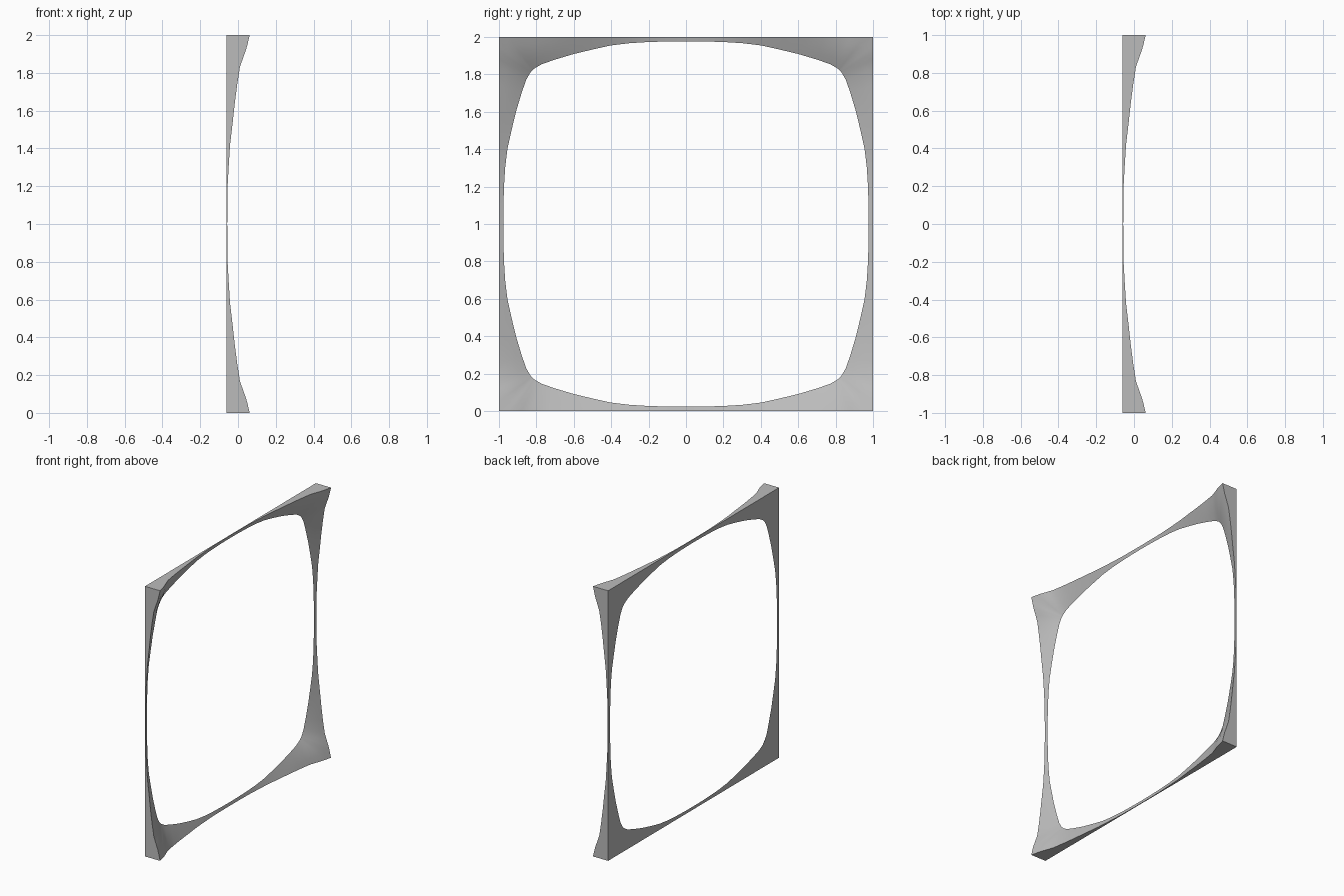
import bpy, bmesh, math

cube = bpy.data.objects.get("Cube")
if cube:
    bpy.data.objects.remove(cube, do_unlink=True)

BACK = -0.062

# One eighth of the frame, from the middle of a side to the corner:
# (along inner edge, inner distance, along outer edge, outer front height)
octant = [
    (0.00, 0.977, 0.00, -0.057), (0.10, 0.976, 0.10, -0.056),
    (0.20, 0.973, 0.20, -0.055), (0.30, 0.967, 0.31, -0.049),
    (0.40, 0.955, 0.42, -0.042), (0.50, 0.933, 0.53, -0.029),
    (0.60, 0.909, 0.64, -0.017), (0.70, 0.879, 0.74, -0.004),
    (0.77, 0.855, 0.83, 0.010), (0.80, 0.838, 0.88, 0.027),
    (0.812, 0.830, 0.92, 0.042), (0.818, 0.824, 0.95, 0.050),
    (0.821, 0.821, 1.00, 0.062),
]


def full_ring(points):
    """Mirror an eighth (along, out, height) about the diagonal, then turn it four times."""
    quarter = points + [(v, u, x) for u, v, x in reversed(points[1:-1])]
    ring = []
    for turn in range(4):
        ring += quarter
        quarter = [(z, -y, x) for y, z, x in quarter]
    return ring


def sloped(t):
    """Ring part-way from the opening to the outer edge, bulging near the corners."""
    out = []
    for u, v, w, h in octant:
        bulge = 0.35 * max(0, (u - 0.6) / 0.22)
        rise = t + bulge * t * (1 - t)
        out.append((u + (w - u) * t, v + (1 - v) * t, BACK + (h - BACK) * rise))
    return out


profiles = [[(w, 1, BACK) for u, v, w, h in octant]]
profiles += [sloped(t) for t in (0, 0.25, 0.5, 0.75, 1)]

# Corner-braced square frame
bm = bmesh.new()
rings = []
for profile in profiles:
    ring = full_ring(profile)
    rings.append([bm.verts.new((x, y, z + 1)) for y, z, x in ring])
for i, a in enumerate(rings):
    b = rings[(i + 1) % len(rings)]
    for j in range(len(a)):
        k = (j + 1) % len(a)
        bm.faces.new((a[j], a[k], b[k], b[j]))
bmesh.ops.recalc_face_normals(bm, faces=bm.faces)

mesh = bpy.data.meshes.new("square_frame")
bm.to_mesh(mesh)
bm.free()
frame = bpy.data.objects.new("square_frame", mesh)
bpy.context.collection.objects.link(frame)

# Plain grey finish
grey = bpy.data.materials.new("plain_grey")
grey.use_nodes = True
colour = (0.5, 0.5, 0.5, 1)
grey.diffuse_color = colour
grey.node_tree.nodes["Principled BSDF"].inputs["Base Color"].default_value = colour
mesh.materials.append(grey)

bpy.ops.object.select_all(action='DESELECT')
frame.select_set(True)
bpy.context.view_layer.objects.active = frame
bpy.ops.object.shade_smooth_by_angle(angle=math.radians(35))
